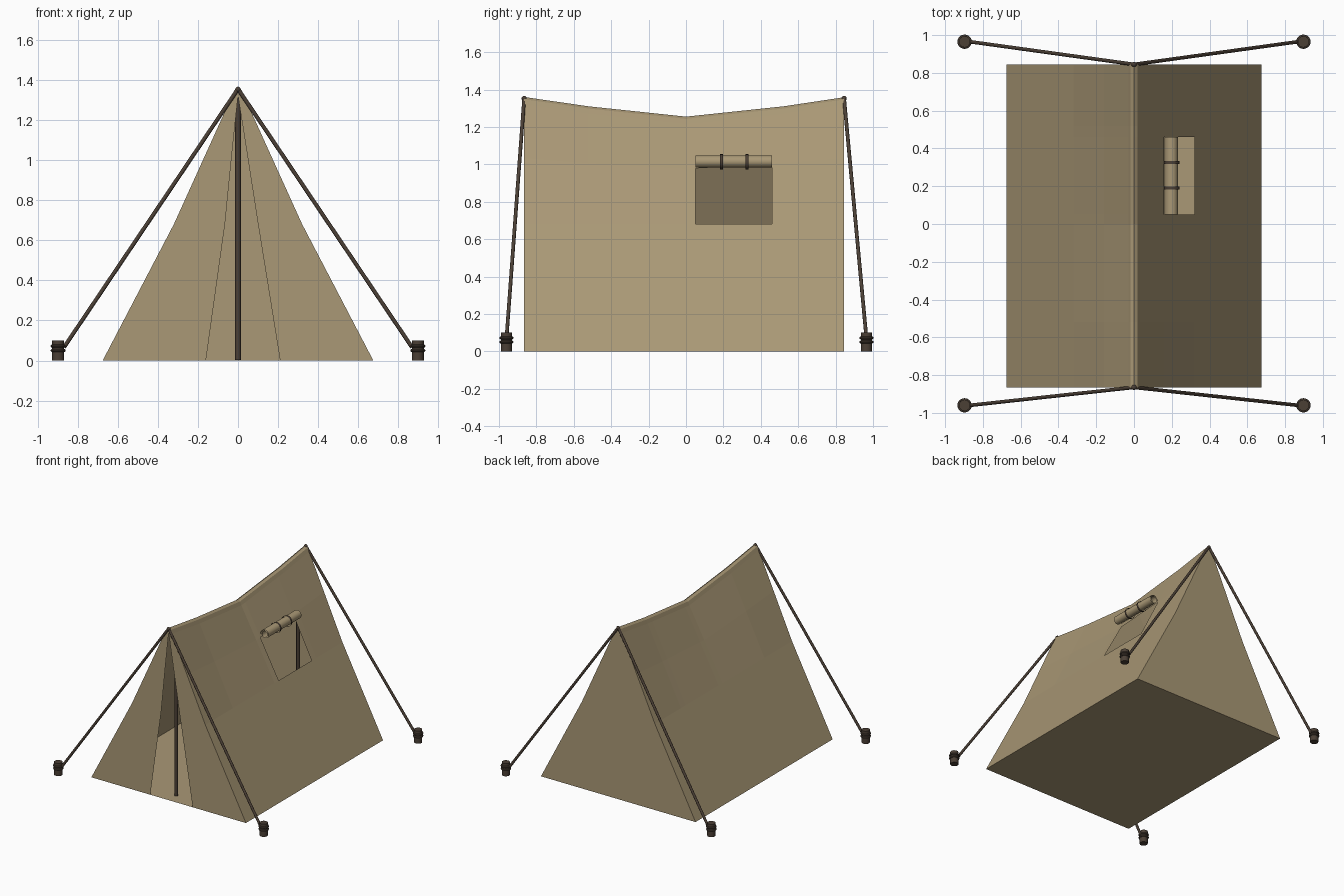
import bpy, bmesh, math
from mathutils import Vector

if "Cube" in bpy.data.objects:
    bpy.data.objects.remove(bpy.data.objects["Cube"], do_unlink=True)


def make_material(name, rgb):
    m = bpy.data.materials.new(name)
    m.use_nodes = True
    m.diffuse_color = (*rgb, 1)
    m.node_tree.nodes["Principled BSDF"].inputs["Base Color"].default_value = (*rgb, 1)
    return m


canvas = make_material("tan canvas", (0.40, 0.315, 0.18))
brown = make_material("dark brown wood and rope", (0.07, 0.05, 0.036))


def finish(name, mat, smooth=True):
    ob = bpy.context.object
    ob.name = name
    ob.data.materials.append(mat)
    if smooth:
        bpy.ops.object.shade_smooth_by_angle(angle=math.radians(40))
    return ob


def mesh_object(name, bm, mat, smooth=False):
    me = bpy.data.meshes.new(name)
    bm.to_mesh(me)
    bm.free()
    ob = bpy.data.objects.new(name, me)
    bpy.context.collection.objects.link(ob)
    bpy.ops.object.select_all(action='DESELECT')
    ob.select_set(True)
    bpy.context.view_layer.objects.active = ob
    return finish(name, mat, smooth)


def rod(name, a, b, radius, sides=12, fill='NGON', mat=brown):
    a, b = Vector(a), Vector(b)
    bpy.ops.mesh.primitive_cylinder_add(vertices=sides, radius=radius, depth=(b - a).length,
                                        end_fill_type=fill, location=(a + b) / 2,
                                        rotation=(b - a).to_track_quat('Z', 'Y').to_euler())
    return finish(name, mat)


# Tent shell: half profile from ground to ridge, swept along a sagging ridge
FRONT, BACK = -0.865, 0.845
half = [(0.675, 0), (0.32, 0.68), (0.16, 1.033), (0.03, 1.32), (0.018, 1.348), (0, 1.36)]
stations = [FRONT, -0.52, 0, 0.05, 0.46, 0.52, BACK]
WINDOW_ROW, WINDOW_STATION = 1, 3


def sag(y, z):
    d = abs(y)
    drop = 0.105 - 0.106 * d if d < 0.52 else max(0, 0.05 - 0.15 * (d - 0.52))
    return z - drop * min(1, max(0, (z - 0.68) / 0.64))


bm = bmesh.new()


def quad(points):
    face = bm.faces.new([bm.verts.new(p) for p in points])
    return face


for side in (1, -1):
    for j, (y0, y1) in enumerate(zip(stations, stations[1:])):
        for i, ((xa, za), (xb, zb)) in enumerate(zip(half, half[1:])):
            if side == 1 and i == WINDOW_ROW and j == WINDOW_STATION:
                continue  # open window
            pts = [(side * xa, y0, sag(y0, za)), (side * xa, y1, sag(y1, za)),
                   (side * xb, y1, sag(y1, zb)), (side * xb, y0, sag(y0, zb))]
            quad(pts[::side])


# End walls: the front one is parted by a door gap, the back one is closed
def end_wall(y, gaps, facing):
    for side, gap in zip((1, -1), gaps):
        rows = list(zip(half, gap))
        for ((xa, za), ga), ((xb, zb), gb) in zip(rows, rows[1:]):
            za, zb = sag(y, za), sag(y, zb)
            pts = [(side * ga, y, za), (side * xa, y, za), (side * xb, y, zb), (side * gb, y, zb)]
            unique = list(dict.fromkeys(pts))
            if len(unique) > 2:
                quad(unique[::side * facing])


closed = [0] * len(half)
end_wall(FRONT, ([0.21, 0.10, 0.045, 0, 0, 0], [0.16, 0.065, 0.03, 0, 0, 0]), 1)
end_wall(BACK, (closed, closed), -1)

# Ground sheet
w = half[0][0]
quad([(-w, FRONT, 0), (-w, BACK, 0), (w, BACK, 0), (w, FRONT, 0)])
bmesh.ops.remove_doubles(bm, verts=bm.verts, dist=0.0005)
mesh_object("tent_canvas", bm, canvas)

# Rolled-up window flap: a spiral sheet with two ties
ROLL_X, ROLL_Z = 0.2, 1.013
bm = bmesh.new()
turns, steps = 1.75, 42
previous = None
for k in range(steps + 1):
    t = k / steps
    angle = math.radians(200) - t * turns * math.tau
    r = 0.038 - 0.018 * t
    x, z = ROLL_X + r * math.cos(angle), ROLL_Z + r * math.sin(angle)
    pair = [bm.verts.new((x, y, z)) for y in (0.05, 0.46)]
    if previous:
        bm.faces.new([previous[0], previous[1], pair[1], pair[0]])
    previous = pair
mesh_object("rolled_window_flap", bm, canvas, True)
for k, y in enumerate((0.19, 0.325)):
    rod(f"flap_tie_{k + 1}", (ROLL_X, y - 0.008, ROLL_Z), (ROLL_X, y + 0.008, ROLL_Z),
        0.041, 20, 'NOTHING')

# Upright poles just inside each end
for name, y in (("front_pole", -0.77), ("back_pole", 0.75)):
    rod(name, (0, y, 0.002), (0, y, 1.31), 0.014)

# Guy ropes, pegs and rope coils at the four corners
for end, tip_y, peg_y in (("front", FRONT, -0.96), ("back", BACK, 0.965)):
    bpy.ops.mesh.primitive_uv_sphere_add(segments=12, ring_count=8, radius=0.014,
                                         location=(0, tip_y, 1.352))
    finish(end + "_ridge_knot", brown)
    for label, s in (("left", 1), ("right", -1)):
        name = end + "_" + label
        peg_x = s * 0.897
        rod(name + "_guy_rope", (0, tip_y, 1.355), (s * 0.868, peg_y, 0.066), 0.01, 10)
        rod(name + "_peg", (peg_x, peg_y, 0), (peg_x, peg_y, 0.1), 0.03, 16)
        for k, z in enumerate((0.05, 0.072)):
            bpy.ops.mesh.primitive_torus_add(location=(peg_x, peg_y, z), major_radius=0.03,
                                             minor_radius=0.008, major_segments=20,
                                             minor_segments=8)
            finish(f"{name}_rope_coil_{k + 1}", brown)
